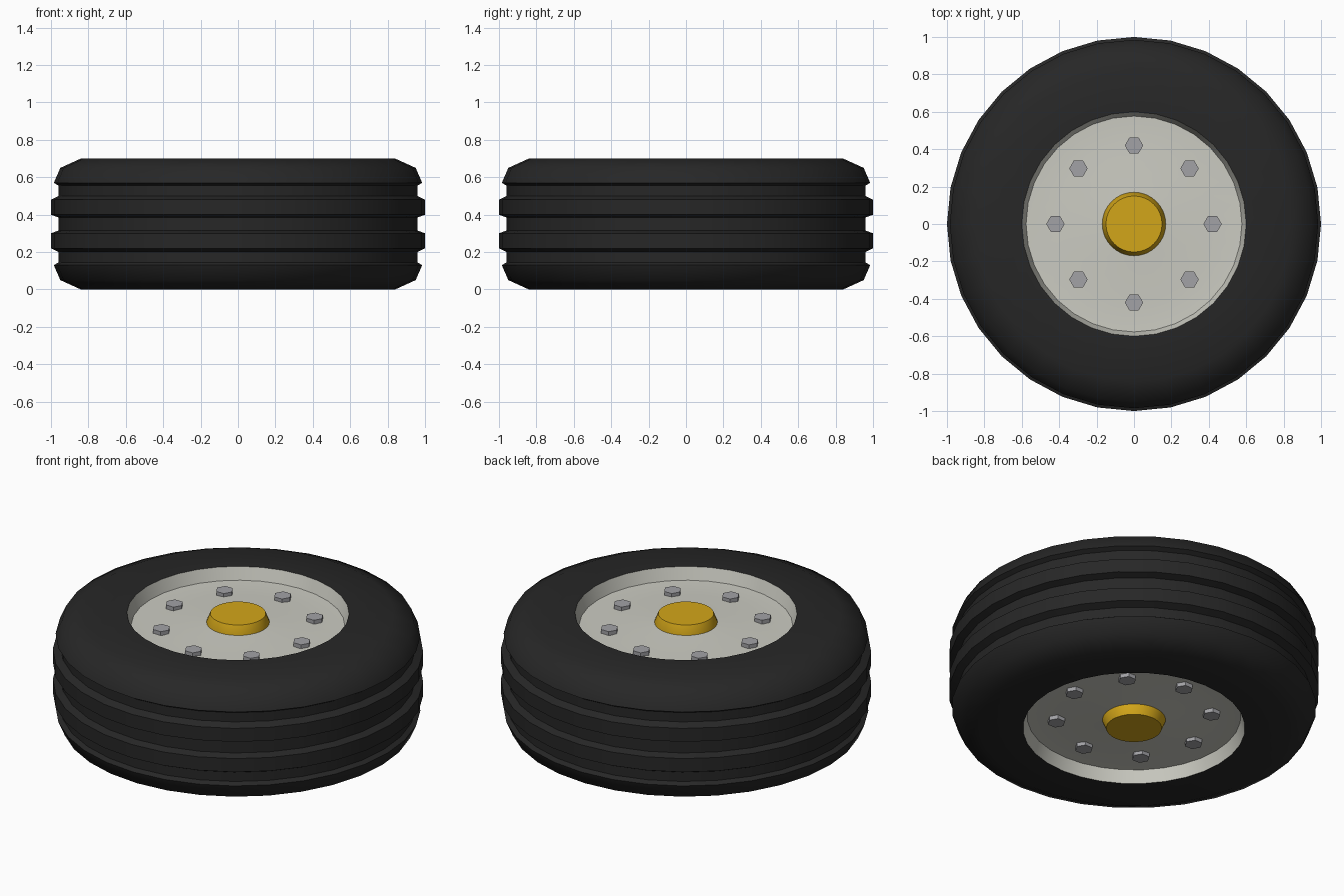
import bpy, bmesh, math
from mathutils import Matrix, Vector

if "Cube" in bpy.data.objects:
    bpy.data.objects.remove(bpy.data.objects["Cube"])

MID = 0.35  # height of the wheel's mid-plane


def material(name, colour):
    m = bpy.data.materials.new(name)
    m.use_nodes = True
    m.diffuse_color = (*colour, 1)
    m.node_tree.nodes["Principled BSDF"].inputs["Base Color"].default_value = (*colour, 1)
    return m


black = material("rubber black", (0.02, 0.02, 0.02))
cream = material("rim cream", (0.60, 0.60, 0.54))
gold = material("hub gold", (0.65, 0.38, 0.01))
grey = material("bolt grey", (0.36, 0.36, 0.38))


def finish(bm, name, mat, angle):
    bmesh.ops.remove_doubles(bm, verts=bm.verts, dist=1e-5)
    bmesh.ops.recalc_face_normals(bm, faces=bm.faces)
    mesh = bpy.data.meshes.new(name)
    bm.to_mesh(mesh)
    bm.free()
    mesh.materials.append(mat)
    ob = bpy.data.objects.new(name, mesh)
    bpy.context.collection.objects.link(ob)
    bpy.ops.object.select_all(action='DESELECT')
    ob.select_set(True)
    bpy.context.view_layer.objects.active = ob
    bpy.ops.object.shade_smooth_by_angle(angle=math.radians(angle))
    return ob


def lathe(name, upper, mat, angle, closed=False):
    """Spin a half profile (radius, height above mid-plane) and its mirror."""
    points = upper + [(r, -h) for r, h in reversed(upper)]
    bm = bmesh.new()
    verts = [bm.verts.new((r, 0, MID + h)) for r, h in points]
    edges = [bm.edges.new(pair) for pair in zip(verts, verts[1:])]
    if closed:
        edges.append(bm.edges.new((verts[-1], verts[0])))
    bmesh.ops.spin(bm, geom=verts + edges, cent=(0, 0, 0), axis=(0, 0, 1),
                   angle=2 * math.pi, steps=32, use_merge=True)
    return finish(bm, name, mat, angle)


# Tyre with bevelled shoulders, two raised ribs and three grooves
lathe("tyre", [(0.60, 0.35), (0.84, 0.35), (0.95, 0.30), (0.985, 0.22),
               (0.96, 0.205), (0.96, 0.15), (1.0, 0.13), (1.0, 0.05),
               (0.96, 0.035)], black, 45, closed=True)

# Rim wall and shallow dish on both sides
lathe("rim", [(0.60, 0.35), (0.577, 0.278), (0.42, 0.273), (0.17, 0.297),
              (0.0, 0.297)], cream, 30)

# Tapered hub caps passing through the centre
lathe("hub", [(0.0, 0.35), (0.15, 0.35), (0.17, 0.30), (0.17, 0.25)], gold, 25)

# Eight hexagonal bolts on each side
bm = bmesh.new()
for side in (1, -1):
    for i in range(8):
        spot = Matrix.Rotation(i * math.pi / 4, 3, 'Z') @ Vector((0.42, 0, 0))
        spot.z = MID + side * 0.277
        made = bmesh.ops.create_cone(bm, cap_ends=True, segments=6, radius1=0.049,
                                     radius2=0.049, depth=0.04,
                                     matrix=Matrix.Translation(spot))
        # Turn each bolt so that two corners lie along the x axis
        if not any(abs(v.co.y - spot.y) < 1e-4 for v in made["verts"]):
            bmesh.ops.rotate(bm, verts=made["verts"], cent=spot,
                             matrix=Matrix.Rotation(math.pi / 6, 3, 'Z'))
finish(bm, "wheel_bolts", grey, 20)
